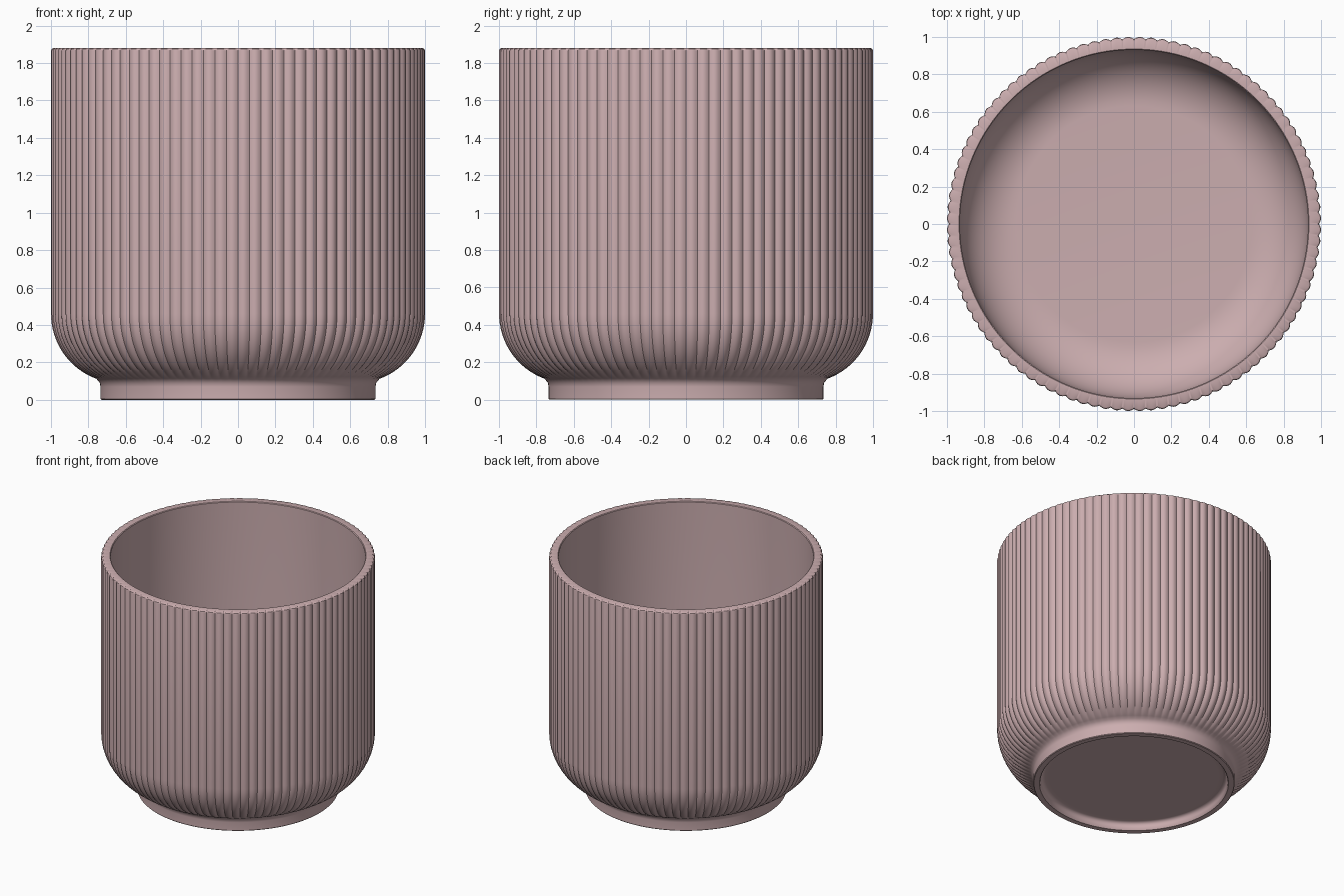
import bpy, bmesh, math

cube = bpy.data.objects.get("Cube")
if cube:
    bpy.data.objects.remove(cube)

FLUTES, STEPS = 100, 8
N = FLUTES * STEPS

# Blush glaze
blush = bpy.data.materials.new("blush_ceramic")
blush.use_nodes = True
colour = (0.60, 0.42, 0.43, 1)
blush.diffuse_color = colour
blush.node_tree.nodes["Principled BSDF"].inputs["Base Color"].default_value = colour


def arc(cx, cz, r, start, end, count):
    """Profile points (radius, height) along an arc given in degrees."""
    angles = [math.radians(start + (end - start) * i / count) for i in range(count + 1)]
    return [(cx + r * math.cos(a), cz + r * math.sin(a)) for a in angles]


def plain(points):
    return [(r, z, 0) for r, z in points]


# Recessed underside, foot ring and neck
profile = plain([(0, 0.06), (0.62, 0.06)] + arc(0.65, 0.03, 0.03, 90, 0, 4))
profile += plain([(0.685, 0.005), (0.69, 0), (0.73, 0), (0.735, 0.005), (0.735, 0.07), (0.738, 0.09)])

# Rounded bowl, where the flutes grow out of the neck
bowl = arc(0.63, 0.46, 0.37, -70, 0, 16)
profile += [(r, z, 0.012 * min(1, i / 3)) for i, (r, z) in enumerate(bowl)]

# Fluted wall and softened rim
profile += [(1, 1.865, 0.012), (0.997, 1.875, 0.01), (0.988, 1.88, 0.004)]

# Smooth interior, down to the rounded floor
profile += plain([(0.935, 1.88), (0.93, 1.875), (0.93, 0.46)])
profile += plain(arc(0.63, 0.46, 0.30, 0, -90, 14)[1:] + [(0, 0.16)])

# Turn the profile, cutting a scalloped groove between flutes
bm = bmesh.new()
rings = []
for r, z, depth in profile:
    if r == 0:
        rings.append([bm.verts.new((0, 0, z))])
        continue
    ring = []
    for i in range(N):
        a = 2 * math.pi * i / N
        rr = r - depth * (1 - abs(math.sin(a * FLUTES / 2)))
        ring.append(bm.verts.new((rr * math.cos(a), rr * math.sin(a), z)))
    rings.append(ring)

for low, high in zip(rings, rings[1:]):
    for i in range(N):
        j = (i + 1) % N
        if len(low) == 1:
            bm.faces.new((low[0], high[j], high[i]))
        elif len(high) == 1:
            bm.faces.new((low[i], low[j], high[0]))
        else:
            bm.faces.new((low[i], low[j], high[j], high[i]))
bmesh.ops.recalc_face_normals(bm, faces=bm.faces)

mesh = bpy.data.meshes.new("fluted_pot")
bm.to_mesh(mesh)
bm.free()
mesh.materials.append(blush)
pot = bpy.data.objects.new("fluted_pot", mesh)
bpy.context.collection.objects.link(pot)

bpy.context.view_layer.objects.active = pot
pot.select_set(True)
bpy.ops.object.shade_smooth_by_angle(angle=math.radians(40))
